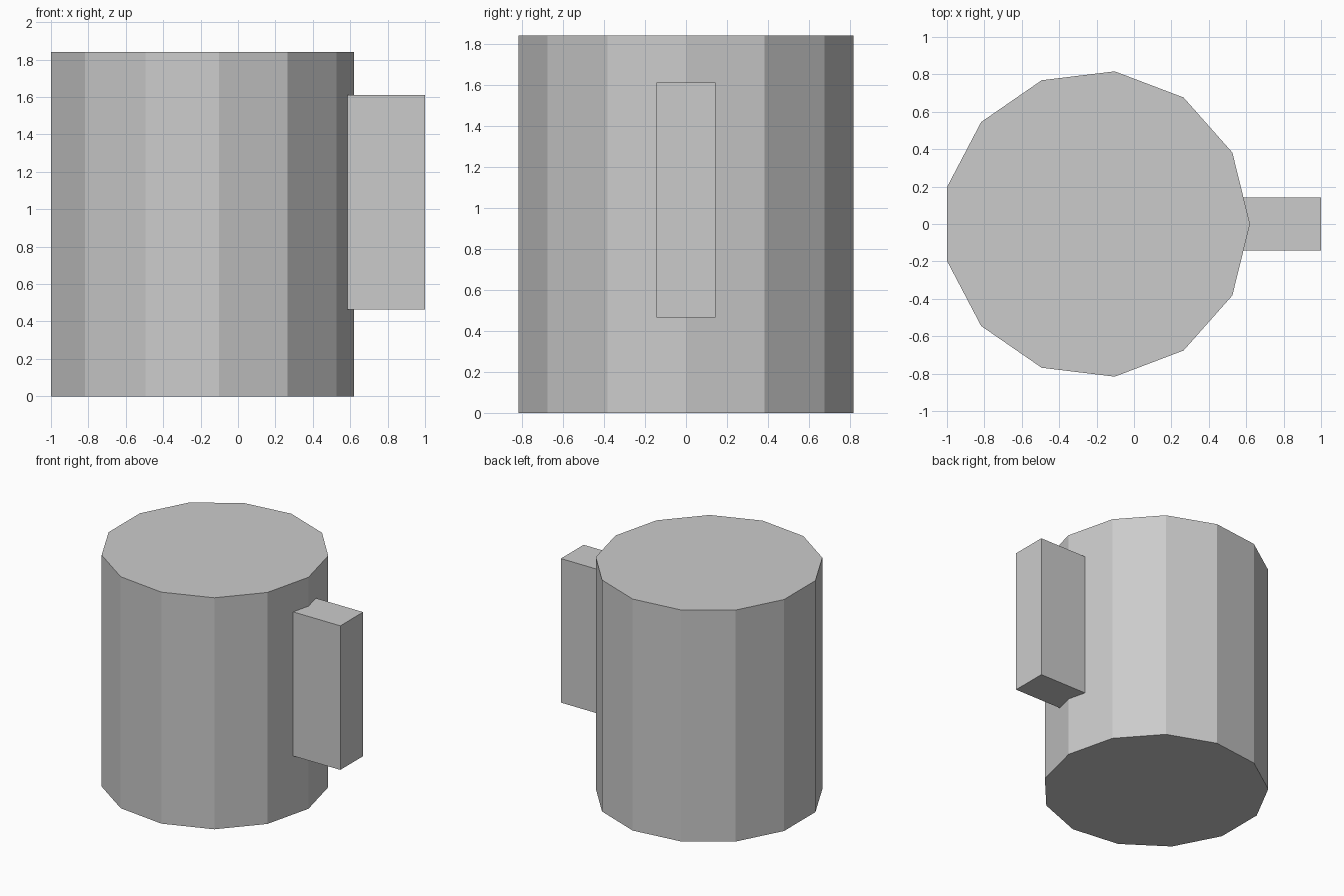
import bpy, bmesh
from math import cos, sin, tau

if "Cube" in bpy.data.objects:
    bpy.data.objects.remove(bpy.data.objects["Cube"])


def extrude_profile(name, points, z0, z1):
    """Closed flat-shaded prism from a plan outline."""
    bm = bmesh.new()
    base = bm.faces.new([bm.verts.new((x, y, z0)) for x, y in points])
    top = bmesh.ops.extrude_face_region(bm, geom=[base], use_keep_orig=True)
    moved = [g for g in top["geom"] if isinstance(g, bmesh.types.BMVert)]
    bmesh.ops.translate(bm, verts=moved, vec=(0, 0, z1 - z0))
    bmesh.ops.recalc_face_normals(bm, faces=bm.faces[:])
    mesh = bpy.data.meshes.new(name)
    bm.to_mesh(mesh)
    bm.free()
    obj = bpy.data.objects.new(name, mesh)
    bpy.context.collection.objects.link(obj)
    return obj


# Mug body: 13-sided solid with one corner pointing at the handle
SIDES, RADIUS, CENTRE_X = 13, 0.822, -0.202
ring = [(CENTRE_X + RADIUS * cos(tau * i / SIDES), RADIUS * sin(tau * i / SIDES))
        for i in range(SIDES)]
extrude_profile("mug_body", ring, 0, 1.84)

# Handle: plain block sunk slightly into the body
extrude_profile("handle", [(0.55, -0.143), (1, -0.143), (1, 0.143), (0.55, 0.143)], 0.465, 1.61)
